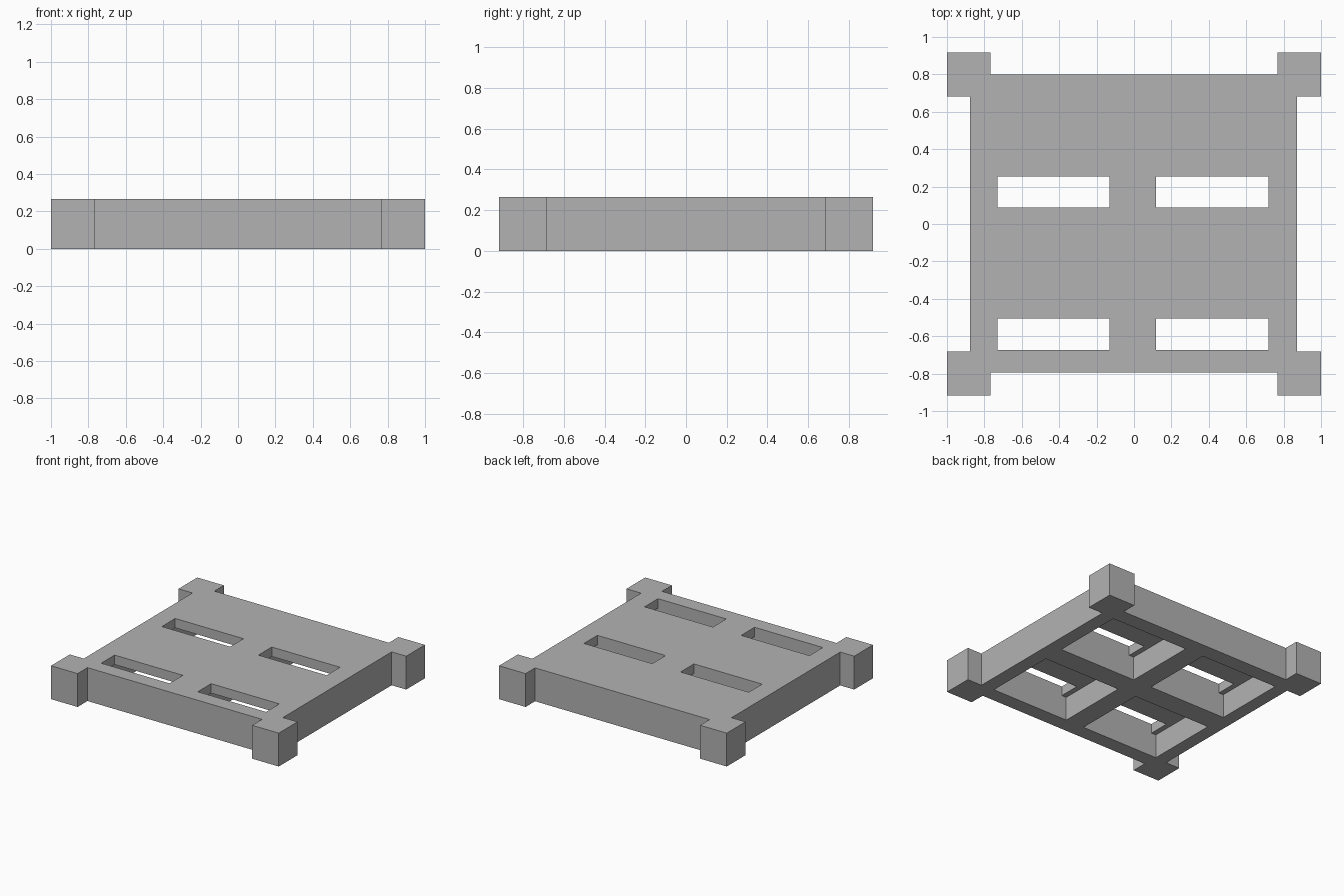
import bpy

cube = bpy.data.objects.get("Cube")
if cube:
    bpy.data.objects.remove(cube, do_unlink=True)

HEIGHT = 0.265
ROOF = 0.19          # underside of the thin top sheet

grey = bpy.data.materials.new("plain grey")
grey.use_nodes = True
grey.diffuse_color = (0.45, 0.45, 0.45, 1)
grey.node_tree.nodes["Principled BSDF"].inputs["Base Color"].default_value = grey.diffuse_color


def box(name, x0, x1, y0, y1, z0, z1):
    """Box given by its limits along each axis."""
    bpy.ops.mesh.primitive_cube_add(size=1)
    ob = bpy.context.object
    ob.name = name
    lo, hi = (x0, y0, z0), (x1, y1, z1)
    for v in ob.data.vertices:
        v.co = [a + (b - a) * (c + 0.5) for a, b, c in zip(lo, hi, v.co)]
    ob.data.materials.append(grey)
    return ob


def combine(target, tool, operation):
    """Boolean the tool into the target, then discard the tool."""
    mod = target.modifiers.new(operation.lower(), "BOOLEAN")
    mod.operation = operation
    mod.solver = "EXACT"
    mod.object = tool
    bpy.context.view_layer.objects.active = target
    bpy.ops.object.modifier_apply(modifier=mod.name)
    bpy.data.objects.remove(tool, do_unlink=True)


# Main slab
tray = box("tray_body", -0.877, 0.872, -0.793, 0.798, 0, HEIGHT)

# Square corner posts standing proud of the slab
for x0, x1 in ((-1, -0.767), (0.767, 1)):
    for y0, y1 in ((-0.917, -0.682), (0.682, 0.917)):
        combine(tray, box("corner_post", x0, x1, y0, y1, 0, HEIGHT), "UNION")

# Four pockets open underneath, each with a narrower slot through the top
for cx in (-0.43, 0.418):
    for y0 in (-0.674, 0.087):
        pocket = box("pocket_cutter", cx - 0.342, cx + 0.342, y0, y0 + 0.585, -0.1, ROOF)
        combine(tray, pocket, "DIFFERENCE")
        slot = box("slot_cutter", cx - 0.3, cx + 0.3, y0, y0 + 0.168, 0.1, HEIGHT + 0.1)
        combine(tray, slot, "DIFFERENCE")
